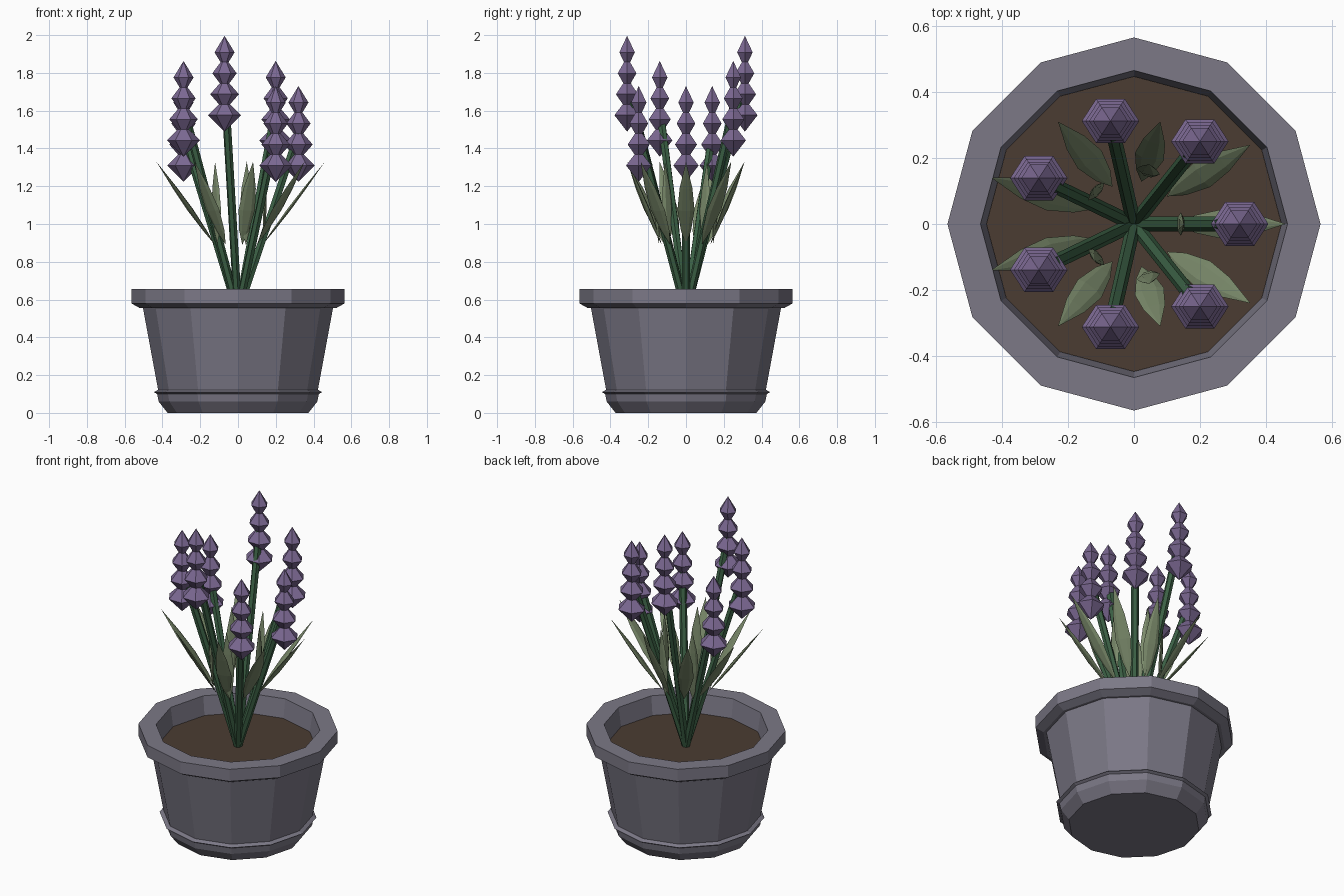
import bpy, bmesh
from math import cos, sin, tau, radians
from mathutils import Vector, Matrix

if "Cube" in bpy.data.objects:
    bpy.data.objects.remove(bpy.data.objects["Cube"])


def material(name, color):
    m = bpy.data.materials.new(name)
    m.diffuse_color = (*color, 1)
    m.use_nodes = True
    m.node_tree.nodes["Principled BSDF"].inputs["Base Color"].default_value = m.diffuse_color
    return m


POT = material("pot_grey", (0.20, 0.19, 0.24))
SOIL = material("soil_brown", (0.07, 0.045, 0.032))
STEM = material("stem_green", (0.045, 0.12, 0.06))
LEAF = material("leaf_green", (0.20, 0.26, 0.15))
FLOWER = material("flower_purple", (0.20, 0.14, 0.29))


def lathe(name, profile, sides, mat, matrix=Matrix()):
    """Spin (radius, height) points about z; radius 0 makes a pole."""
    bm = bmesh.new()
    rings = []
    for r, z in profile:
        if r == 0:
            rings.append([bm.verts.new((0, 0, z))] * sides)
        else:
            rings.append([bm.verts.new((r * cos(tau * i / sides), r * sin(tau * i / sides), z))
                          for i in range(sides)])
    for a, b in zip(rings, rings[1:]):
        for i in range(sides):
            j = (i + 1) % sides
            quad = list(dict.fromkeys((a[i], a[j], b[j], b[i])))
            bm.faces.new(quad)
    for ring in (rings[0], rings[-1]):
        if len(set(ring)) > 2:
            bm.faces.new(ring)
    bmesh.ops.transform(bm, matrix=matrix, verts=bm.verts)
    bmesh.ops.recalc_face_normals(bm, faces=bm.faces)
    mesh = bpy.data.meshes.new(name)
    bm.to_mesh(mesh)
    bm.free()
    mesh.materials.append(mat)
    obj = bpy.data.objects.new(name, mesh)
    bpy.context.collection.objects.link(obj)
    return obj


def leaf(name, base, tip, half_width, half_thick):
    """Flattened spindle from base to tip, wide across the outward direction."""
    base, tip = Vector(base), Vector(tip)
    axis = tip - base
    side = Vector((0, 0, 1)).cross(Vector((tip.x, tip.y, 0))).normalized()
    side = (side - axis.normalized() * side.dot(axis.normalized())).normalized()
    face = axis.normalized().cross(side)
    m = Matrix((side * half_width, face * half_thick, axis)).transposed().to_4x4()
    m.translation = base
    lathe(name, [(0, 0), (0.6, 0.17), (1, 0.42), (0.75, 0.68), (0, 1)], 6, LEAF, m)


# Pot: foot, thin band, tapering wall, thick rim and hollow inside
lathe("pot", [(0.373, 0), (0.42, 0.06), (0.428, 0.10), (0.445, 0.11), (0.428, 0.12),
              (0.423, 0.122), (0.503, 0.555), (0.52, 0.555), (0.565, 0.58),
              (0.565, 0.655), (0.465, 0.655), (0.445, 0.52)], 12, POT)

# Soil
lathe("soil", [(0.447, 0.525), (0.447, 0.54)], 12, SOIL)

# Flower stalks fanning out from the centre in three heights
for k in range(7):
    a = tau * k / 7
    x, y = 0.32 * cos(a), 0.32 * sin(a)
    top = 1.73 + 0.133 * (k % 3)
    start, end = Vector((0, 0, 0.535)), Vector((x, y, top - 0.25))
    d = end - start
    m = Matrix.Translation(start) @ d.to_track_quat('Z', 'Y').to_matrix().to_4x4()
    lathe(f"stem_{k}", [(0.022, 0), (0.022, d.length)], 6, STEM, m)
    # Four stacked hexagonal blossoms, shrinking upward
    for i in range(4):
        r, h = 0.087 - 0.0113 * i, 0.087
        m = Matrix.Translation((x, y, top - 0.42 + 0.111 * i)) @ Matrix.Diagonal((1, 0.89, 1, 1))
        lathe(f"blossom_{k}_{i}", [(0, -h), (r, 0), (0, h)], 6, FLOWER, m)

# Outer leaves leaning outward
for k, ty in enumerate((0, 0.24, 0.31, 0.31, 0.14, -0.14, -0.31, -0.31, -0.24)):
    a = radians(40 * k)
    leaf(f"outer_leaf_{k}", (0.13 * cos(a), 0.13 * sin(a), 0.89),
         (0.46 * cos(a), ty, 1.33), 0.045, 0.01)

# Inner leaves standing nearly upright
for k in range(5):
    a = tau * k / 5
    leaf(f"inner_leaf_{k}", (0.135 * cos(a), 0.15 * sin(a), 0.89),
         (0.15 * cos(a), 0.19 * sin(a), 1.33), 0.036, 0.011)
